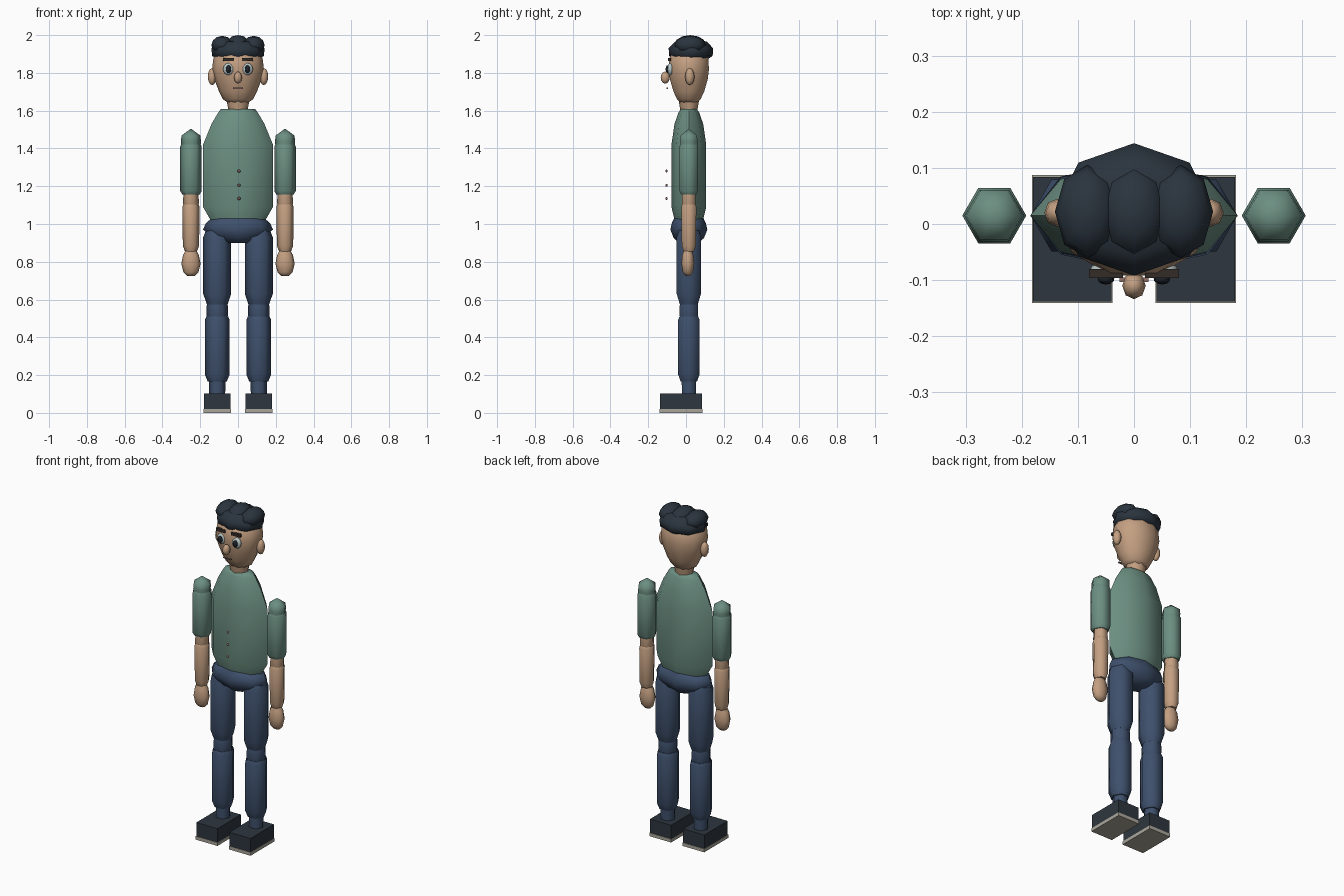
import bpy, bmesh, math
from mathutils import Matrix, Vector

if "Cube" in bpy.data.objects:
    bpy.data.objects.remove(bpy.data.objects["Cube"])


def mat(name, rgb):
    m = bpy.data.materials.new(name)
    lin = [(c / 255 / 12.92) if c < 11 else ((c / 255 + 0.055) / 1.055) ** 2.4 for c in rgb]
    m.diffuse_color = (*lin, 1)
    m.use_nodes = True
    m.node_tree.nodes["Principled BSDF"].inputs["Base Color"].default_value = m.diffuse_color
    return m


SKIN = mat("skin", (196, 160, 130))
SHIRT = mat("shirt_green", (108, 143, 130))
PANTS = mat("trouser_blue", (62, 80, 108))
HAIR = mat("hair_black", (42, 52, 62))
SHOE = mat("shoe_black", (46, 54, 62))
SOLE = mat("sole_grey", (170, 167, 155))
WHITE = mat("eye_white", (185, 200, 200))
DARK = mat("pupil_black", (28, 34, 40))
BROW = mat("brow_brown", (52, 44, 40))
ROSE = mat("rose_brown", (150, 112, 104))


def finish(name, bm, material, smooth=True):
    bmesh.ops.recalc_face_normals(bm, faces=bm.faces)
    me = bpy.data.meshes.new(name)
    bm.to_mesh(me)
    bm.free()
    me.materials.append(material)
    ob = bpy.data.objects.new(name, me)
    bpy.context.collection.objects.link(ob)
    if smooth:
        bpy.context.view_layer.objects.active = ob
        ob.select_set(True)
        bpy.ops.object.shade_smooth_by_angle(angle=math.radians(62))
        ob.select_set(False)
    return ob


def loft(name, x, y, rings, sides, material):
    """Stack of elliptical rings given as (z, x radius, y radius[, y shift])."""
    bm = bmesh.new()
    loops = []
    for z, rx, ry, *dy in rings:
        cy = y + (dy[0] if dy else 0)
        loops.append([bm.verts.new((x + rx * math.cos(2 * math.pi * i / sides),
                                    cy + ry * math.sin(2 * math.pi * i / sides), z))
                      for i in range(sides)])
    for a, b in zip(loops, loops[1:]):
        for i in range(sides):
            j = (i + 1) % sides
            bm.faces.new((a[i], a[j], b[j], b[i]))
    bm.faces.new(loops[0])
    bm.faces.new(loops[-1])
    bmesh.ops.remove_doubles(bm, verts=bm.verts, dist=0.0005)
    return finish(name, bm, material)


def limb(name, x, y, profile, material):
    return loft(name, x, y, [(z, r, r) for z, r in profile], 6, material)


def ball(name, centre, radii, material, seg=8, rings=6):
    bm = bmesh.new()
    bmesh.ops.create_uvsphere(bm, u_segments=seg, v_segments=rings, radius=1)
    bm.transform(Matrix.Translation(centre) @ Matrix.Diagonal((*radii, 1)))
    return finish(name, bm, material)


def box(name, low, high, material):
    low, high = Vector(low), Vector(high)
    bm = bmesh.new()
    bmesh.ops.create_cube(bm, size=1)
    bm.transform(Matrix.Translation((low + high) / 2) @ Matrix.Diagonal((*(high - low), 1)))
    return finish(name, bm, material, False)


CY = 0.015  # depth of the body axis

# Trunk
loft("pelvis", 0, CY, [(0.90, 0.06, 0.05), (0.925, 0.13, 0.08), (0.97, 0.185, 0.098),
                       (1.005, 0.17, 0.09), (1.03, 0.14, 0.078)], 8, PANTS)
loft("torso", 0, CY, [(1.02, 0.145, 0.075), (1.09, 0.185, 0.092), (1.42, 0.185, 0.092),
                      (1.53, 0.14, 0.076), (1.59, 0.105, 0.055), (1.61, 0.09, 0.042)], 8, SHIRT)
for i, z in enumerate((1.135, 1.205, 1.28)):
    ball(f"button_{i + 1}", (0.005, -0.103, z), (0.008, 0.006, 0.008), ROSE)
loft("neck", 0, CY, [(1.60, 0.05, 0.045), (1.66, 0.062, 0.055)], 8, SKIN)

# Head
loft("head", 0, CY, [(1.64, 0.05, 0.045), (1.66, 0.08, 0.065), (1.70, 0.1, 0.085),
                     (1.765, 0.125, 0.105), (1.82, 0.137, 0.112), (1.88, 0.13, 0.108),
                     (1.92, 0.1, 0.08)], 10, SKIN)
ball("nose", (0, -0.11, 1.775), (0.021, 0.024, 0.032), SKIN)
box("mouth", (-0.026, -0.103, 1.716), (0.026, -0.095, 1.722), ROSE)

# Hair cap and tufts
loft("hair_cap", 0, 0.026, [(1.87, 0.1, 0.085), (1.89, 0.138, 0.115), (1.93, 0.14, 0.118),
                            (1.965, 0.1, 0.085), (1.975, 0.04, 0.04)], 8, HAIR)
ball("hair_tuft_middle", (0, 0.022, 1.95), (0.062, 0.083, 0.05), HAIR)

for s, side in ((-1, "left"), (1, "right")):
    # Face
    ball(f"hair_tuft_{side}", (s * 0.083, 0.022, 1.947), (0.058, 0.083, 0.049), HAIR)
    ball(f"ear_{side}", (s * 0.137, 0.02, 1.78), (0.023, 0.025, 0.045), SKIN)
    ball(f"eye_{side}", (s * 0.05, -0.083, 1.82), (0.029, 0.016, 0.032), WHITE, 12, 8)
    ball(f"pupil_{side}", (s * 0.05, -0.098, 1.82), (0.015, 0.01, 0.021), DARK, 10, 6)
    box(f"eyebrow_{side}", (s * 0.05 - 0.03, -0.096, 1.863), (s * 0.05 + 0.03, -0.08, 1.88), BROW)

    # Arm
    ax = s * 0.249
    limb(f"shoulder_{side}", ax, CY, [(1.40, 0.05), (1.44, 0.053), (1.468, 0.05), (1.505, 0)], SHIRT)
    limb(f"sleeve_{side}", ax, CY, [(1.155, 0.045), (1.175, 0.057), (1.41, 0.057), (1.425, 0.05)], SHIRT)
    limb(f"elbow_{side}", ax, CY, [(1.09, 0.036), (1.11, 0.042), (1.165, 0.04)], SKIN)
    limb(f"forearm_{side}", ax, CY, [(0.855, 0.032), (0.885, 0.043), (1.09, 0.046), (1.105, 0.04)], SKIN)
    loft(f"hand_{side}", ax, 0.01, [(0.725, 0.02, 0.013), (0.745, 0.04, 0.027), (0.79, 0.051, 0.034),
                                    (0.835, 0.042, 0.03), (0.87, 0.024, 0.018)], 8, SKIN)

    # Leg
    lx = s * 0.11
    limb(f"thigh_{side}", lx, CY, [(0.575, 0.055), (0.63, 0.074), (0.93, 0.074), (0.98, 0.055)], PANTS)
    limb(f"knee_{side}", lx, CY, [(0.495, 0.052), (0.52, 0.057), (0.56, 0.057), (0.59, 0.052)], PANTS)
    limb(f"shin_{side}", lx, CY, [(0.165, 0.05), (0.205, 0.066), (0.49, 0.066), (0.51, 0.058)], PANTS)
    limb(f"ankle_{side}", lx, CY, [(0.09, 0.042), (0.18, 0.044)], PANTS)
    box(f"shoe_{side}", (lx - 0.07, -0.138, 0.018), (lx + 0.07, 0.084, 0.102), SHOE)
    box(f"sole_{side}", (lx - 0.072, -0.141, 0), (lx + 0.072, 0.087, 0.02), SOLE)
